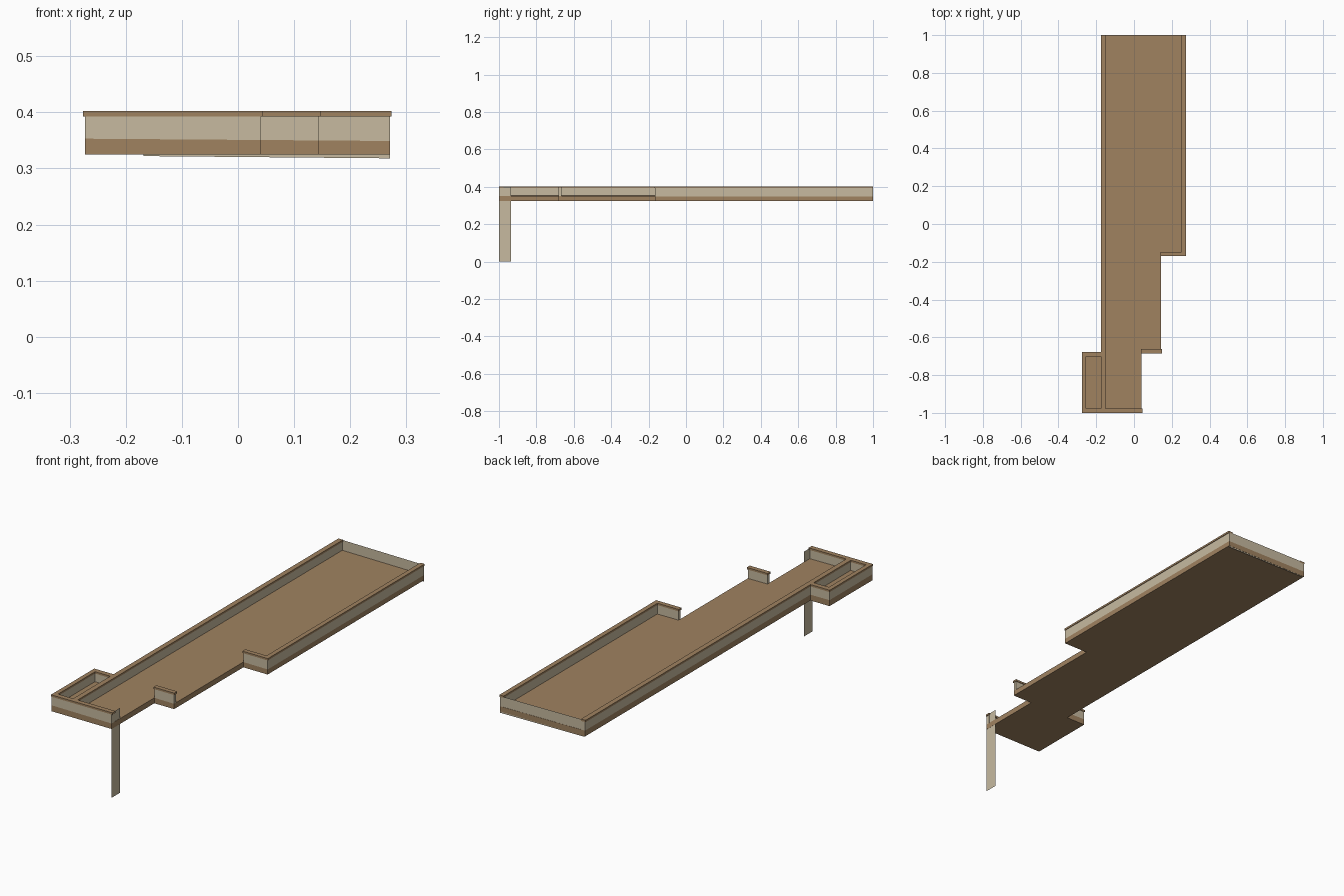
import bpy
import bmesh

if "Cube" in bpy.data.objects:
    bpy.data.objects.remove(bpy.data.objects["Cube"], do_unlink=True)


def make_material(name, colour):
    mat = bpy.data.materials.new(name)
    mat.use_nodes = True
    mat.diffuse_color = (*colour, 1)
    mat.node_tree.nodes["Principled BSDF"].inputs["Base Color"].default_value = (*colour, 1)
    return mat


brown = make_material("timber_brown", (0.35, 0.225, 0.118))
beige = make_material("plaster_beige", (0.57, 0.49, 0.35))


def floor_z(x):
    """Floor surface, falling slightly towards +x."""
    return 0.351 - 0.0075 * x


def add_object(name, bm, mat):
    mesh = bpy.data.meshes.new(name)
    bm.to_mesh(mesh)
    bm.free()
    mesh.materials.append(mat)
    obj = bpy.data.objects.new(name, mesh)
    bpy.context.collection.objects.link(obj)
    return obj


def prism(name, outline, bottom, top, mat):
    """Upright prism; bottom and top give a height for each x."""
    bm = bmesh.new()
    low = [bm.verts.new((x, y, bottom(x))) for x, y in outline]
    high = [bm.verts.new((x, y, top(x))) for x, y in outline]
    bm.faces.new(low[::-1])
    bm.faces.new(high)
    for i in range(len(low)):
        j = (i + 1) % len(low)
        bm.faces.new((low[i], low[j], high[j], high[i]))
    bmesh.ops.recalc_face_normals(bm, faces=bm.faces)
    return add_object(name, bm, mat)


def rectangle(x0, x1, y0, y1):
    return [(x0, y0), (x1, y0), (x1, y1), (x0, y1)]


def sheet(name, corners, mat):
    bm = bmesh.new()
    bm.faces.new([bm.verts.new(c) for c in corners])
    return add_object(name, bm, mat)


# Stepped floor slab with the side bay
LEFT, BAY, RIGHT = -0.173, -0.273, 0.271
floor_outline = [
    (BAY, -1), (0.041, -1), (0.041, -0.682), (0.144, -0.682),
    (0.144, -0.166), (RIGHT, -0.166), (RIGHT, 1), (LEFT, 1),
    (LEFT, -0.68), (BAY, -0.68)]
prism("floor_slab", floor_outline, lambda x: 0.325, floor_z, brown)

# Parapet walls: x0, x1, y0, y1
WALL_TOP, CAP_TOP, LIP = 0.393, 0.402, 0.003
walls = {
    "long_side": (LEFT, -0.155, -0.98, 1),
    "bay_side": (BAY, -0.258, -0.98, -0.698),
    "bay_back": (BAY, LEFT, -0.698, -0.68),
    "front": (BAY, 0.041, -1, -0.98),
    "short_return": (0.041, 0.144, -0.682, -0.666),
    "step_return": (0.144, RIGHT, -0.166, -0.15),
    "short_side": (0.255, RIGHT, -0.15, 1),
}
for name, (x0, x1, y0, y1) in walls.items():
    prism(name + "_wall", rectangle(x0, x1, y0, y1),
          floor_z, lambda x: WALL_TOP, beige)
    # Coping overhangs the wall on its long faces
    cap = rectangle(x0 - LIP, x1 + LIP, max(y0 - LIP, -1), min(y1 + LIP, 1))
    prism(name + "_cap", cap, lambda x: WALL_TOP, lambda x: CAP_TOP, brown)

# Thin end panel across the back, tilted with the floor
sheet("back_panel", [
    (RIGHT, 0.999, 0.318), (-0.168, 0.999, 0.322),
    (-0.168, 0.999, 0.401), (RIGHT, 0.999, 0.397)], beige)

# Thin support fin reaching the ground
sheet("support_fin", [
    (0.04, -1, 0), (0.04, -0.935, 0),
    (0.04, -0.935, 0.4), (0.04, -1, 0.4)], beige)
